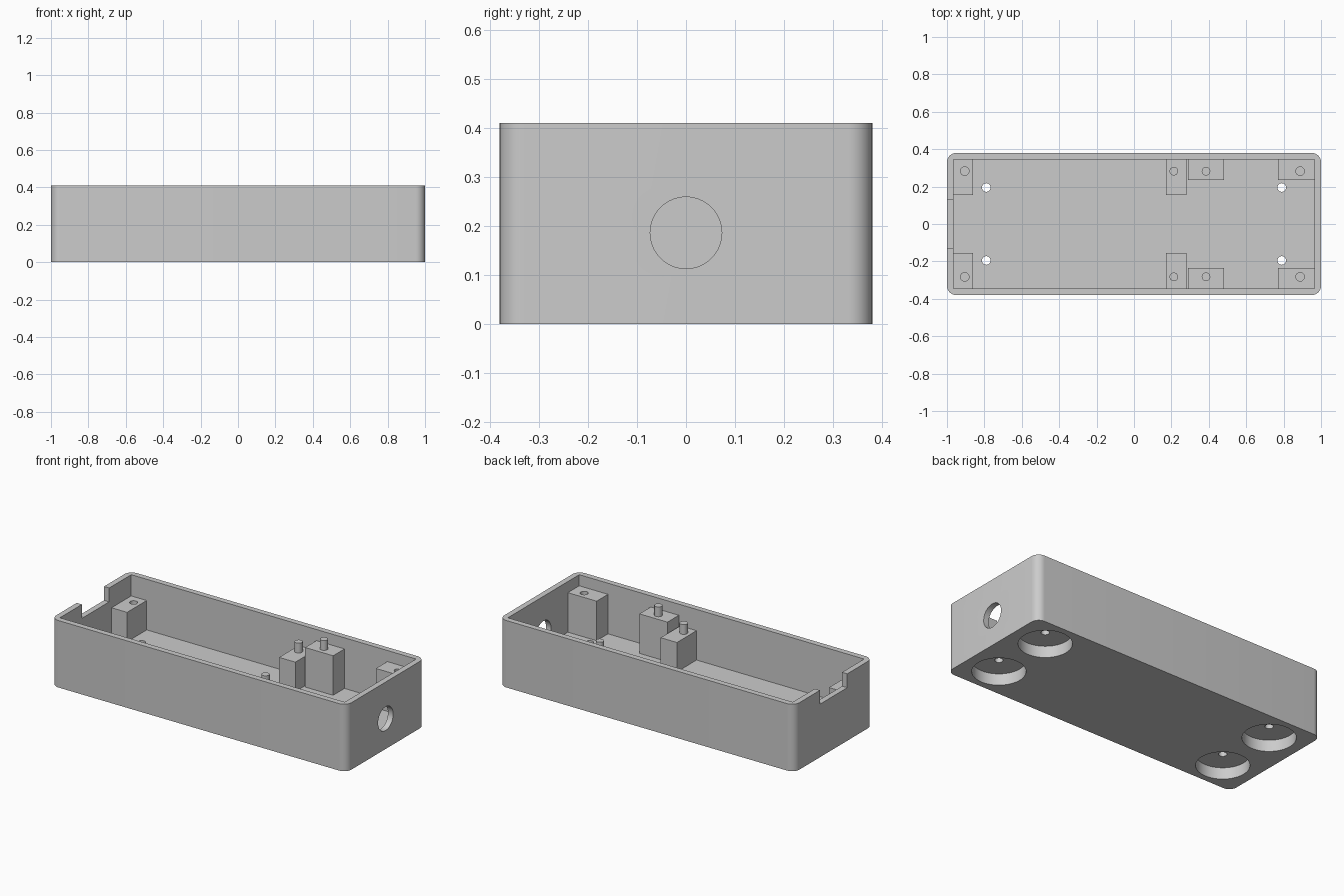
import bpy
import bmesh
import math
from mathutils import Matrix, Vector

old = bpy.data.objects.get("Cube")
if old:
    bpy.data.objects.remove(old)

# Main dimensions
HALF_X, HALF_Y, HEIGHT = 1.0, 0.38, 0.41
WALL, FLOOR, CORNER = 0.035, 0.10, 0.05
IN_X, IN_Y = HALF_X - WALL, HALF_Y - WALL
PIN_R = 0.023

grey = bpy.data.materials.new("plain grey")
grey.use_nodes = True
COLOUR = (0.6, 0.6, 0.6, 1.0)
grey.diffuse_color = COLOUR
grey.node_tree.nodes["Principled BSDF"].inputs["Base Color"].default_value = COLOUR


def finish(bm, name, helper=False):
    bmesh.ops.recalc_face_normals(bm, faces=bm.faces[:])
    mesh = bpy.data.meshes.new(name)
    bm.to_mesh(mesh)
    bm.free()
    mesh.materials.append(grey)
    obj = bpy.data.objects.new(name, mesh)
    bpy.context.collection.objects.link(obj)
    obj.hide_render = helper
    return obj


def box(name, lo, hi, helper=False, corner=0):
    lo, hi = Vector(lo), Vector(hi)
    bm = bmesh.new()
    bmesh.ops.create_cube(bm, size=1, matrix=Matrix.Translation((lo + hi) / 2)
                          @ Matrix.Diagonal((hi - lo).to_4d()))
    if corner:
        upright = [e for e in bm.edges
                   if abs(e.verts[0].co.z - e.verts[1].co.z) > 0.01]
        bmesh.ops.bevel(bm, geom=upright, offset=corner, segments=10,
                        profile=0.5, affect='EDGES')
    return finish(bm, name, helper)


def cylinder(name, centre, radius, depth, helper=False, along_x=False, sides=48):
    turn = Matrix.Rotation(math.pi / 2, 4, 'Y') if along_x else Matrix()
    bm = bmesh.new()
    bmesh.ops.create_cone(bm, cap_ends=True, segments=sides, radius1=radius,
                          radius2=radius, depth=depth,
                          matrix=Matrix.Translation(centre) @ turn)
    return finish(bm, name, helper)


def smooth(obj):
    bpy.ops.object.select_all(action='DESELECT')
    obj.select_set(True)
    bpy.context.view_layer.objects.active = obj
    bpy.ops.object.shade_smooth_by_angle(angle=math.radians(35))


def carve(obj, cutters):
    bpy.context.view_layer.objects.active = obj
    for cutter in cutters:
        mod = obj.modifiers.new("cut", 'BOOLEAN')
        mod.operation, mod.solver, mod.object = 'DIFFERENCE', 'EXACT', cutter
        bpy.ops.object.modifier_apply(modifier=mod.name)
        bpy.data.objects.remove(cutter)
    smooth(obj)


# Open tray with rounded upright corners
tray = box("tray", (-HALF_X, -HALF_Y, 0), (HALF_X, HALF_Y, HEIGHT), corner=CORNER)
cuts = [
    box("cavity_cutter", (-IN_X, -IN_Y, FLOOR), (IN_X, IN_Y, HEIGHT + 0.1), True),
    box("notch_cutter", (-1.1, -0.132, 0.325), (-0.9, 0.132, 0.6), True),
    cylinder("cable_hole_cutter", (1, 0, 0.186), 0.073, 0.2, True, True, 64),
]
# Round foot recesses underneath, each with a screw hole through the floor
for x in (-0.79, 0.79):
    for y in (-0.195, 0.195):
        cuts.append(cylinder("recess_cutter", (x, y, 0), 0.147, 0.14, True, sides=64))
        cuts.append(cylinder("screw_cutter", (x, y, 0.1), PIN_R, 0.2, True, sides=24))
carve(tray, cuts)

# Mounting posts: name, x range, inner y, top, x of pin or hole, has a pin
POSTS = [
    ("end_post", -0.97, -0.86, 0.155, 0.28, -0.905, False),
    ("middle_post", 0.17, 0.28, 0.155, 0.28, 0.213, True),
    ("tall_middle_post", 0.29, 0.48, 0.235, 0.342, 0.385, True),
    ("tall_end_post", 0.77, 0.97, 0.235, 0.342, 0.888, False),
]
for name, x0, x1, y_in, top, px, has_pin in POSTS:
    for side, label in ((-1, "front"), (1, "back")):
        ys = sorted((side * y_in, side * (IN_Y + 0.005)))
        post = box(f"{label}_{name}", (x0, ys[0], FLOOR - 0.005), (x1, ys[1], top))
        spot = (px, side * 0.2825, top)
        if has_pin:
            smooth(cylinder(f"{label}_{name}_pin", spot, PIN_R, 0.12, sides=24))
        else:
            carve(post, [cylinder("socket_cutter", spot, PIN_R, 0.28, True, sides=24)])
